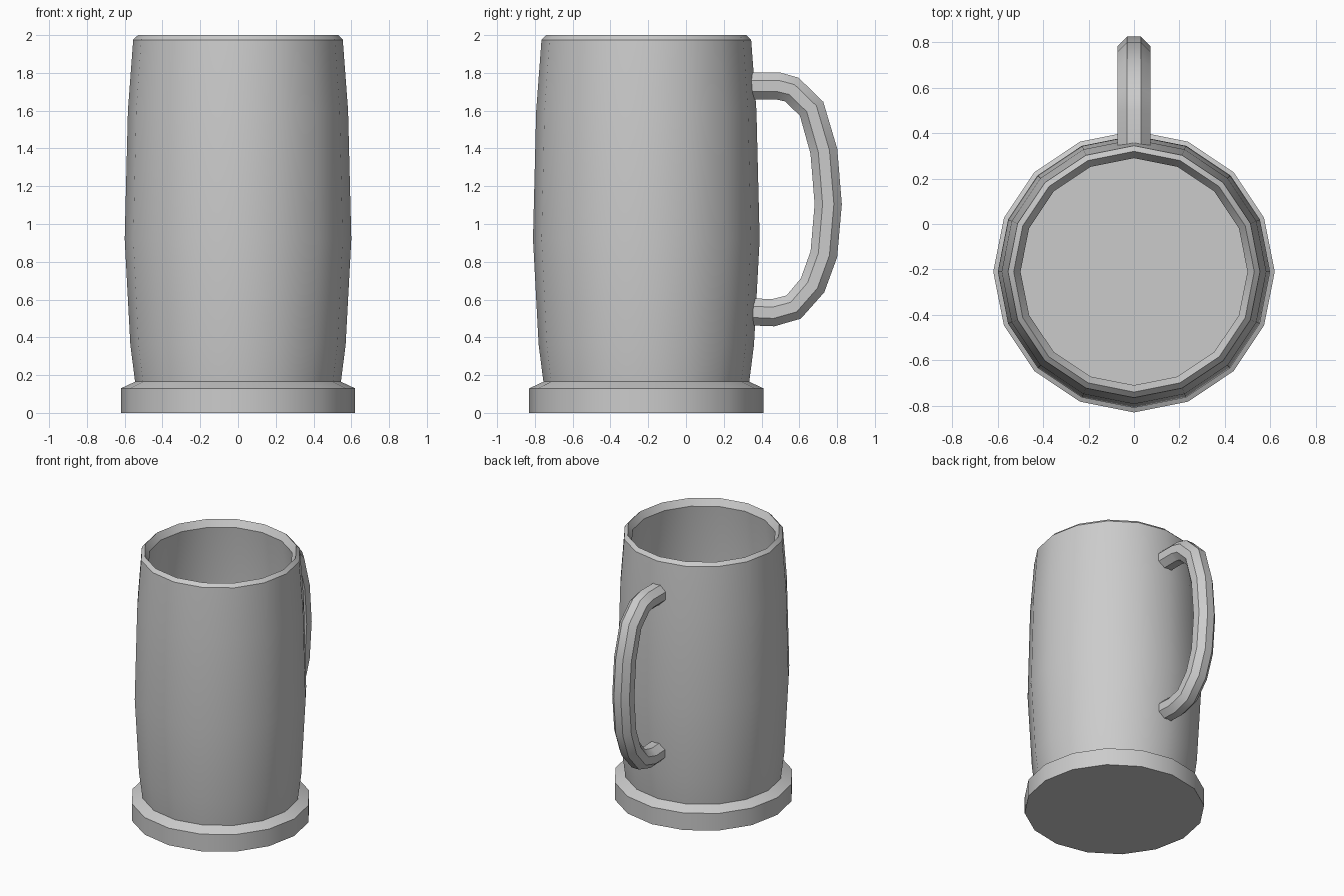
import bpy, bmesh, math
from mathutils import Vector

if "Cube" in bpy.data.objects:
    bpy.data.objects.remove(bpy.data.objects["Cube"])

BODY_Y = -0.21


def skin(name, rings):
    """Bridge a list of equal-sized vertex rings and cap both ends."""
    bm = bmesh.new()
    loops = [[bm.verts.new(p) for p in ring] for ring in rings]
    n = len(loops[0])
    for a, b in zip(loops, loops[1:]):
        for i in range(n):
            j = (i + 1) % n
            bm.faces.new((a[i], a[j], b[j], b[i]))
    bm.faces.new(loops[0])
    bm.faces.new(loops[-1])
    bmesh.ops.recalc_face_normals(bm, faces=bm.faces)
    mesh = bpy.data.meshes.new(name)
    bm.to_mesh(mesh)
    bm.free()
    obj = bpy.data.objects.new(name, mesh)
    bpy.context.collection.objects.link(obj)
    bpy.ops.object.select_all(action='DESELECT')
    obj.select_set(True)
    bpy.context.view_layer.objects.active = obj
    bpy.ops.object.shade_smooth_by_angle(angle=math.radians(35))
    return obj


def circle(radius, z, sides=16):
    return [(radius * math.cos(math.tau * i / sides),
             BODY_Y + radius * math.sin(math.tau * i / sides), z)
            for i in range(sides)]


# Mug body: foot, bulging outer wall, rim, inner wall and floor
profile = [(0.62, 0), (0.62, 0.13), (0.545, 0.165), (0.57, 0.36),
           (0.60, 0.92), (0.583, 1.6), (0.555, 1.975), (0.53, 2.0),
           (0.50, 1.95), (0.54, 1.6), (0.56, 0.92), (0.53, 0.36), (0.505, 0.17)]
skin("mug_body", [circle(r, z) for r, z in profile])

# Handle: octagonal tube swept along a path in the y-z plane
path = [Vector((0, y, z)) for y, z in [
    (0.345, 1.73), (0.49, 1.73), (0.56, 1.712), (0.665, 1.61), (0.73, 1.385),
    (0.753, 1.105), (0.73, 0.84), (0.67, 0.675), (0.57, 0.56),
    (0.46, 0.53), (0.35, 0.535)]]
rings = []
for k, p in enumerate(path):
    before = (p - path[max(k - 1, 0)]).normalized()
    after = (path[min(k + 1, len(path) - 1)] - p).normalized()
    tangent = (before + after).normalized()
    side = Vector((1, 0, 0))
    out = tangent.cross(side)
    rings.append([p + 0.078 * (side * math.cos(a) + out * math.sin(a))
                  for a in (math.tau * (i + 0.5) / 8 for i in range(8))])
handle = skin("handle", rings)

# Round tube reads smooth apart from its end caps
bpy.ops.object.shade_smooth_by_angle(angle=math.radians(60))
